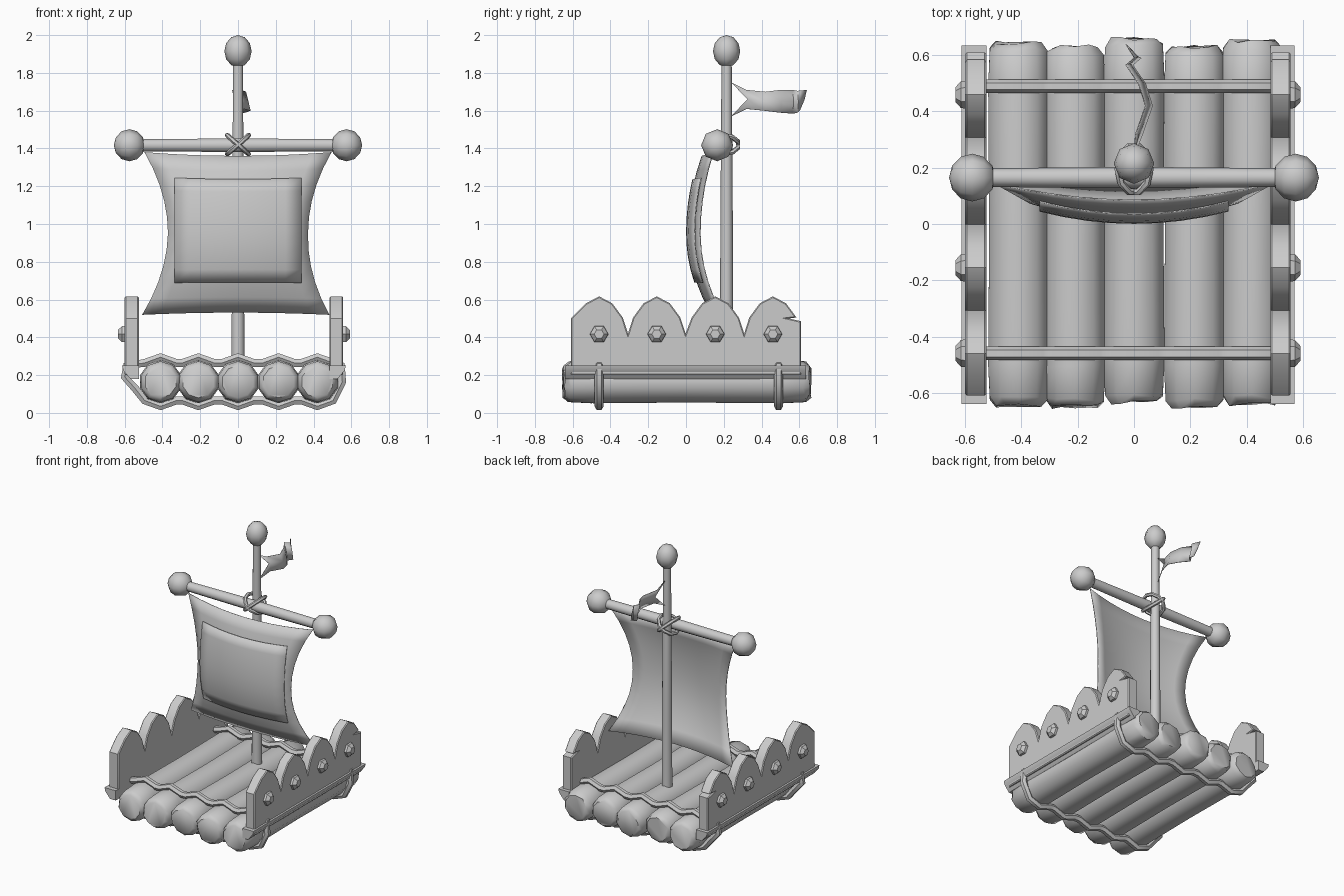
import bpy, bmesh, math, random
from mathutils import Vector, Matrix

random.seed(4)
if "Cube" in bpy.data.objects:
    bpy.data.objects.remove(bpy.data.objects["Cube"])

grey = bpy.data.materials.new("plain grey")
grey.use_nodes = True
grey.diffuse_color = (0.6, 0.6, 0.6, 1)
grey.node_tree.nodes["Principled BSDF"].inputs["Base Color"].default_value = (0.6, 0.6, 0.6, 1)


def finish(obj, angle=35):
    obj.data.materials.clear()
    obj.data.materials.append(grey)
    bpy.ops.object.select_all(action="DESELECT")
    obj.select_set(True)
    bpy.context.view_layer.objects.active = obj
    bpy.ops.object.shade_smooth_by_angle(angle=math.radians(angle))
    return obj


def from_bmesh(name, bm, angle=35):
    bmesh.ops.recalc_face_normals(bm, faces=bm.faces)
    mesh = bpy.data.meshes.new(name)
    bm.to_mesh(mesh)
    bm.free()
    obj = bpy.data.objects.new(name, mesh)
    bpy.context.collection.objects.link(obj)
    return finish(obj, angle)


def turned(name, profile, axis, loc, sides=8, jitter=0.0, stretch=1.0, angle=50):
    """Closed round part: profile of (distance along axis, radius)."""
    bm = bmesh.new()
    turn = Vector((0, 0, 1)).rotation_difference(Vector(axis)).to_matrix()
    rings = []
    for t, r in profile:
        ring = []
        for i in range(sides):
            a = math.tau * (i + 0.5) / sides
            p = turn @ Vector((r * math.cos(a), r * math.sin(a), t + random.uniform(-jitter, jitter)))
            p.z *= stretch
            ring.append(bm.verts.new(p + Vector(loc)))
        rings.append(ring)
    for a, b in zip(rings, rings[1:]):
        for i in range(sides):
            j = (i + 1) % sides
            bm.faces.new((a[i], a[j], b[j], b[i]))
    bm.faces.new(rings[0])
    bm.faces.new(rings[-1])
    return from_bmesh(name, bm, angle)


def ball(name, loc, axis, radius, scale, sides=8):
    bm = bmesh.new()
    turn = Vector((0, 0, 1)).rotation_difference(Vector(axis)).to_matrix().to_4x4()
    bmesh.ops.create_uvsphere(bm, u_segments=sides, v_segments=6, radius=radius,
                              matrix=Matrix.Translation(loc) @ Matrix.Diagonal((*scale, 1)) @ turn)
    return from_bmesh(name, bm, 50)


def rope(name, points, thickness):
    curve = bpy.data.curves.new(name, "CURVE")
    curve.dimensions = "3D"
    curve.bevel_depth = thickness
    curve.bevel_resolution = 1
    spline = curve.splines.new("POLY")
    spline.points.add(len(points) - 1)
    for p, co in zip(spline.points, points):
        p.co = (*co, 1)
    spline.use_cyclic_u = True
    obj = bpy.data.objects.new(name, curve)
    bpy.context.collection.objects.link(obj)
    bpy.ops.object.select_all(action="DESELECT")
    obj.select_set(True)
    bpy.context.view_layer.objects.active = obj
    bpy.ops.object.convert(target="MESH")
    return finish(bpy.context.object, 50)


def prism(name, outline, x0, x1, bevel=0.0):
    """Extrude a (y, z) outline from x0 to x1."""
    bm = bmesh.new()
    face = bm.faces.new([bm.verts.new((x0, y, z)) for y, z in outline])
    new = bmesh.ops.extrude_face_region(bm, geom=[face])["geom"]
    bmesh.ops.translate(bm, vec=(x1 - x0, 0, 0), verts=[v for v in new if isinstance(v, bmesh.types.BMVert)])
    if bevel:
        rim = [e for e in bm.edges if abs(e.verts[0].co.x - e.verts[1].co.x) < 1e-5]
        bmesh.ops.bevel(bm, geom=rim, offset=bevel, segments=1, affect="EDGES")
    return from_bmesh(name, bm)


def sheet(name, surface, nu, nv):
    """Thin cloth from surface(u, v) with u, v in -1..1."""
    bm = bmesh.new()
    grid = [[bm.verts.new(surface(2 * i / nu - 1, 2 * j / nv - 1)) for i in range(nu + 1)] for j in range(nv + 1)]
    for a, b in zip(grid, grid[1:]):
        for i in range(nu):
            bm.faces.new((a[i], a[i + 1], b[i + 1], b[i]))
    obj = from_bmesh(name, bm, 40)
    solid = obj.modifiers.new("thickness", "SOLIDIFY")
    solid.thickness = 0.005
    solid.offset = 0
    return obj


# Logs of the deck
deck_z = 0.165
logs = [(-0.41, -0.645, 0.645), (-0.21, -0.65, 0.63), (0, -0.635, 0.66), (0.215, -0.65, 0.63), (0.42, -0.64, 0.65)]
for i, (x, back, front) in enumerate(logs):
    profile = [(back, 0.085), (back + 0.025, 0.108), (back + 0.15, 0.114), (0, 0.11),
               (front - 0.15, 0.114), (front - 0.025, 0.108), (front, 0.085)]
    turned(f"log_{i + 1}", profile, (0, 1, 0), (x, 0, deck_z), sides=10, jitter=0.008)

# Ropes lashed around all logs and both rails
for name, y in (("front_rope", -0.46), ("rear_rope", 0.49)):
    loop = [(-0.59, 0.25)]
    for x, *_ in logs:
        loop += [(x + 0.13 * math.cos(math.radians(a)), deck_z + 0.13 * math.sin(math.radians(a)))
                 for a in (130, 90, 50)]
    loop += [(0.548, 0.25), (0.552, 0.165)]
    for x, *_ in reversed(logs):
        loop += [(x + 0.13 * math.cos(math.radians(a)), deck_z + 0.13 * math.sin(math.radians(a)))
                 for a in (-50, -90, -130)]
    loop += [(-0.545, 0.13), (-0.6, 0.19)]
    rope(name, [(x, y, z) for x, z in loop], 0.024)

# Side boards with four pointed arches, rails and studs
arch = [(-0.15, 0.42), (-0.125, 0.505), (-0.07, 0.58), (0, 0.617), (0.07, 0.58), (0.125, 0.505)]
peaks = (-0.46, -0.155, 0.155, 0.46)
outline = [(-0.61, 0.2), (-0.61, 0.5)]
for k, peak in enumerate(peaks):
    outline += [(peak + dy, z) for dy, z in (arch[1:] if k else arch[2:])]
    if k < 3:
        outline.append((peak + 0.153, 0.42))
outline += [(0.545, 0.5), (0.61, 0.485), (0.61, 0.2)]
for side, inner, outer in (("right", -0.525, -0.6), ("left", 0.485, 0.557)):
    s = 1 if outer > 0 else -1
    prism(f"{side}_board", outline, inner, outer, bevel=0.006)
    # Wedge rail under the board
    bm = bmesh.new()
    section = [(inner, 0.25), (outer + s * 0.014, 0.25), (outer + s * 0.008, 0.225),
               (outer - s * 0.03, 0.18), (inner, 0.18)]
    face = bm.faces.new([bm.verts.new((x, -0.64, z)) for x, z in section])
    new = bmesh.ops.extrude_face_region(bm, geom=[face])["geom"]
    bmesh.ops.translate(bm, vec=(0, 1.275, 0), verts=[v for v in new if isinstance(v, bmesh.types.BMVert)])
    from_bmesh(f"{side}_rail", bm)
    for k, peak in enumerate(peaks):
        turned(f"{side}_stud_{k + 1}", [(-0.01, 0.05), (0.015, 0.048), (0.035, 0.026)],
               (s, 0, 0), (outer, peak, 0.417), sides=6, angle=30)

# Mast and yard with knobs
turned("mast", [(0.2, 0.036), (1, 0.033), (1.86, 0.027)], (0, 0, 1), (0, 0.215, 0), sides=10)
ball("mast_knob", (0, 0.215, 1.915), (0, 0, 1), 0.085, (0.85, 0.85, 1))
turned("yard", [(-0.56, 0.033), (0, 0.038), (0.56, 0.033)], (1, 0, 0), (0, 0.165, 1.417), sides=10)
for side, s in (("right", -1), ("left", 1)):
    ball(f"{side}_yard_knob", (s * 0.575, 0.165, 1.417), (1, 0, 0), 0.085, (0.97, 1, 1))

# Crossed lashing where the yard meets the mast
for name, s in (("lashing_a", 1), ("lashing_b", -1)):
    rope(name, [(0.057 * math.cos(a), 0.195 + 0.085 * math.sin(a), 1.42 + s * 0.05 * math.cos(a))
                for a in (math.tau * k / 10 for k in range(10))], 0.013)


# Billowing sail and its front patch
def sail_point(u, v):
    x = u * (0.37 + 0.125 * v * v) - 0.012 * max(0, -v)
    z = 0.95 + 0.43 * v + (0.02 * (1 - u * u) * v * v * (-1 if v > 0 else 0.6))
    y = 0.075 + (0.07 if v > 0 else 0.115) * v * v - 0.06 * (1 - u * u)
    return Vector((x, y, z))


def patch_point(u, v):
    p = sail_point(u * 0.85, 0.04 + v * 0.65)
    return Vector((u * 0.335, p.y - 0.012, p.z))


sheet("sail", sail_point, 10, 10)
sheet("sail_patch", patch_point, 8, 8)

# Wavy pennant tied to the mast by two corners: (y, top z, bottom z, x)
waves = [(0.32, 1.71, 1.61, 0.02), (0.42, 1.7, 1.6, 0.055), (0.5, 1.71, 1.59, 0.03),
         (0.565, 1.71, 1.585, -0.015), (0.59, 1.705, 1.59, 0.015), (0.64, 1.71, 1.605, -0.015)]
bm = bmesh.new()
columns = []
for y, top, bottom, x in waves:
    last = 0.035 if y > 0.6 else 0
    columns.append([bm.verts.new(p) for p in ((x - 0.012, y, top), (x, y + 0.005 - last / 2, (top + bottom) / 2),
                                              (x + 0.012, y - last, bottom))])
for a, b in zip(columns, columns[1:]):
    for i in range(2):
        bm.faces.new((a[i], a[i + 1], b[i + 1], b[i]))
first = columns[0]
for z, edge in ((1.75, first[:2]), (1.572, first[1:])):
    bm.faces.new((bm.verts.new((0, 0.24, z)), *edge))
pennant = from_bmesh("pennant", bm, 40)
pennant.modifiers.new("thickness", "SOLIDIFY").thickness = 0.004
